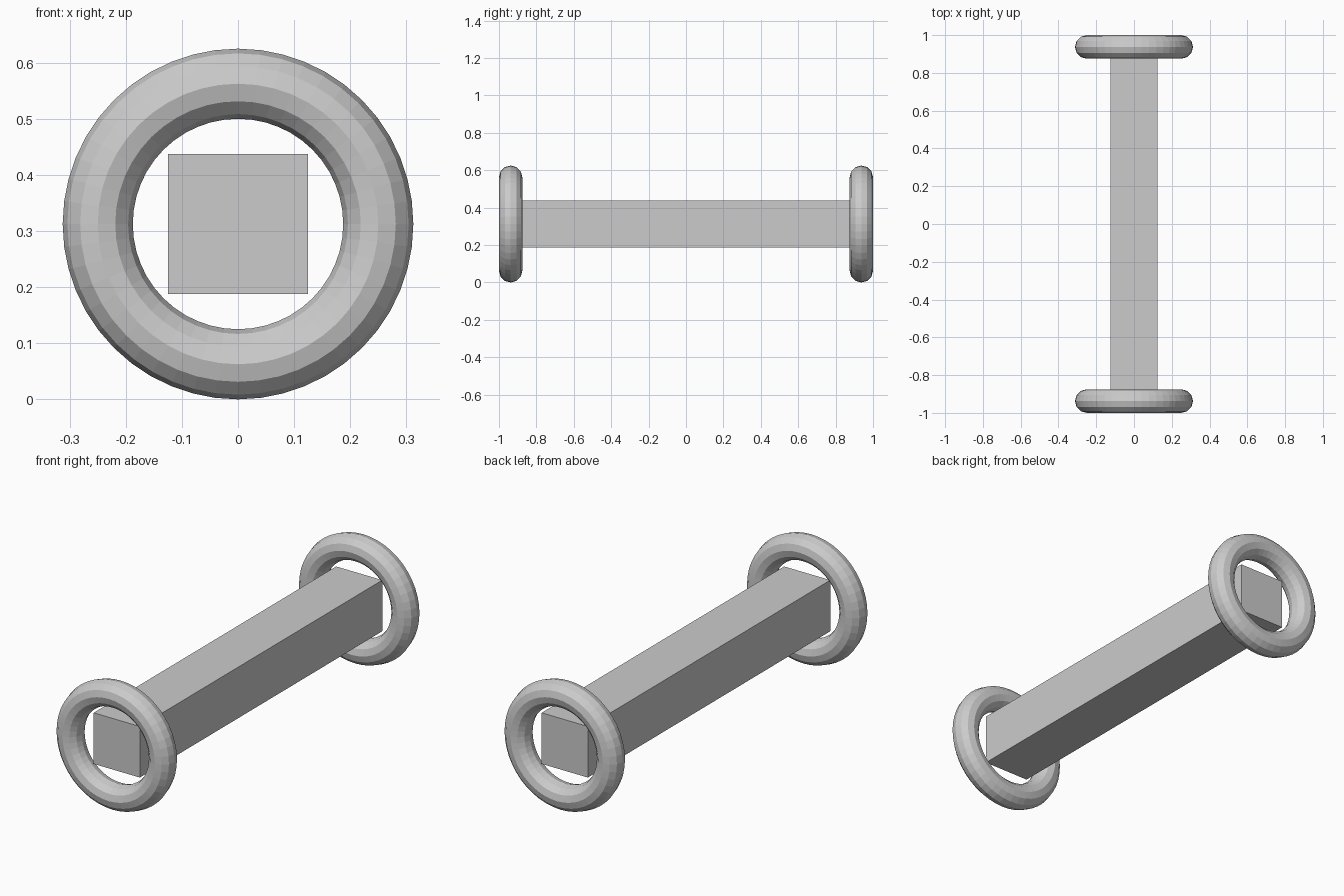
import bpy
import math

if "Cube" in bpy.data.objects:
    bpy.data.objects.remove(bpy.data.objects["Cube"])

grey = bpy.data.materials.new("light_grey")
grey.diffuse_color = (0.6, 0.6, 0.6, 1.0)
grey.use_nodes = True
grey.node_tree.nodes["Principled BSDF"].inputs["Base Color"].default_value = grey.diffuse_color

CENTRE_Z = 0.3125
HALF = 0.9375  # distance from the middle to each ring centre

# Square bar running front to back, ending at the ring centres
bpy.ops.mesh.primitive_cube_add(size=1, location=(0, 0, CENTRE_Z))
bar = bpy.context.object
bar.name = "bar"
bar.scale = (0.25, 2 * HALF, 0.25)
bpy.ops.object.transform_apply(location=False, rotation=False, scale=True)
bar.data.materials.append(grey)

# Faceted ring around each end of the bar
for name, side in (("front_ring", -1), ("back_ring", 1)):
    bpy.ops.mesh.primitive_torus_add(
        major_segments=48, minor_segments=12,
        major_radius=0.25, minor_radius=0.0625,
        location=(0, side * HALF, CENTRE_Z),
        rotation=(math.pi / 2, 0, 0))
    ring = bpy.context.object
    ring.name = name
    ring.data.materials.append(grey)
    bpy.ops.object.shade_flat()
